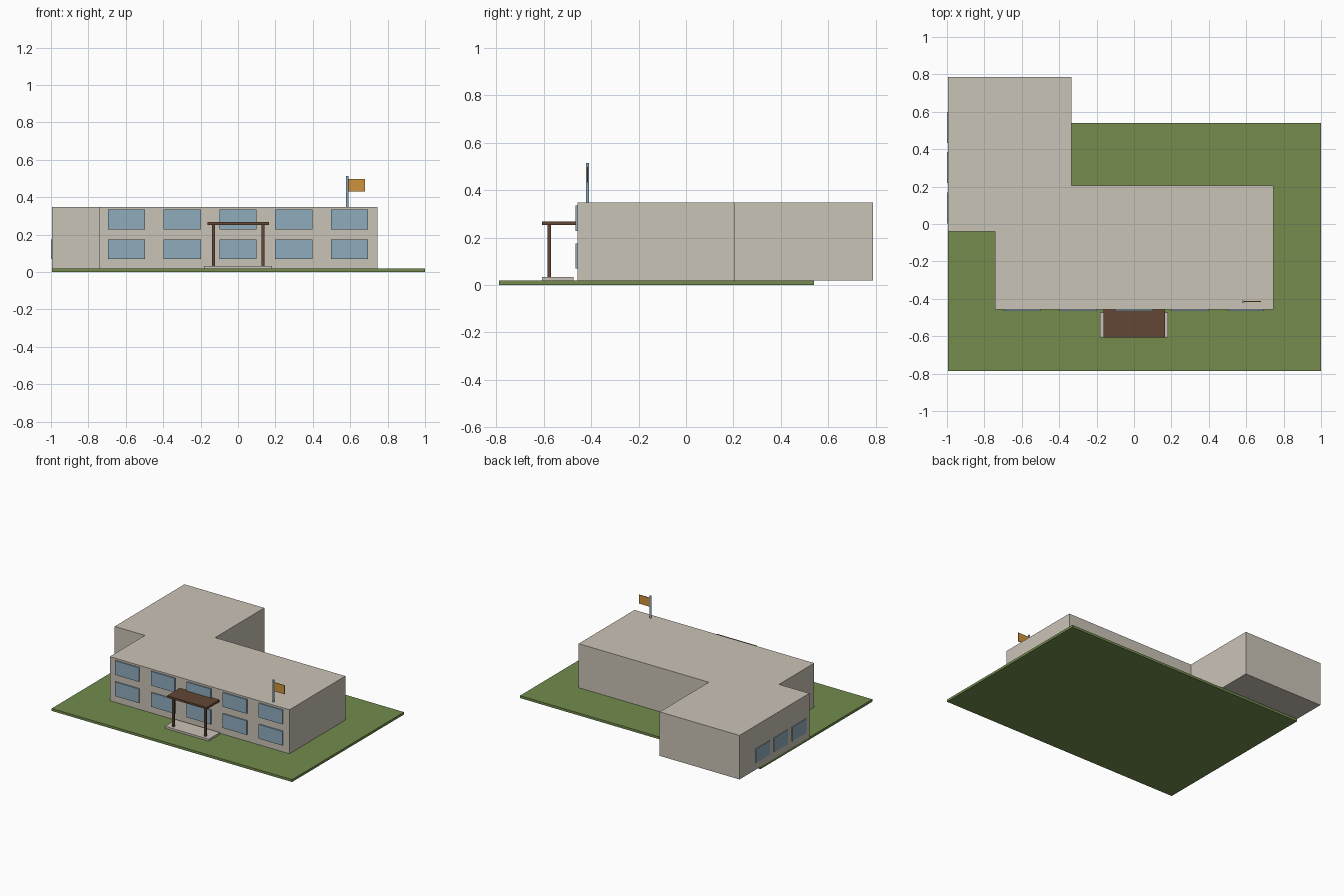
import bpy
import bmesh

if "Cube" in bpy.data.objects:
    bpy.data.objects.remove(bpy.data.objects["Cube"], do_unlink=True)


def material(name, rgb):
    """Flat material from 8-bit sRGB values."""
    lin = [(c / 255 / 12.92) if c < 11 else ((c / 255 + 0.055) / 1.055) ** 2.4 for c in rgb]
    m = bpy.data.materials.new(name)
    m.use_nodes = True
    m.diffuse_color = (*lin, 1)
    m.node_tree.nodes["Principled BSDF"].inputs["Base Color"].default_value = (*lin, 1)
    return m


STONE = material("warm stone", (202, 195, 182))
GRASS = material("grass green", (115, 139, 77))
GLASS = material("window blue", (143, 172, 189))
WOOD = material("dark brown", (99, 70, 53))
CLOTH = material("flag orange", (207, 146, 60))


def finish(name, bm, mat):
    bmesh.ops.recalc_face_normals(bm, faces=bm.faces)
    mesh = bpy.data.meshes.new(name)
    bm.to_mesh(mesh)
    bm.free()
    mesh.materials.append(mat)
    obj = bpy.data.objects.new(name, mesh)
    bpy.context.collection.objects.link(obj)
    return obj


def prism(name, outline, z0, z1, mat):
    """Extrude a plan outline from z0 up to z1."""
    bm = bmesh.new()
    face = bm.faces.new([bm.verts.new((x, y, z0)) for x, y in outline])
    top = bmesh.ops.extrude_face_region(bm, geom=[face])["geom"]
    verts = [v for v in top if isinstance(v, bmesh.types.BMVert)]
    bmesh.ops.translate(bm, verts=verts, vec=(0, 0, z1 - z0))
    return finish(name, bm, mat)


def box(name, x0, x1, y0, y1, z0, z1, mat):
    return prism(name, [(x0, y0), (x1, y0), (x1, y1), (x0, y1)], z0, z1, mat)


# Site and building shell
GROUND = 0.018
ROOF = 0.348
FRONT = -0.457
SIDE = -0.995
box("lawn", SIDE, 1, -0.787, 0.539, 0, GROUND, GRASS)
plan = [(-0.744, FRONT), (0.747, FRONT), (0.747, 0.205), (-0.333, 0.205),
        (-0.333, 0.787), (SIDE, 0.787), (SIDE, -0.04), (-0.744, -0.04)]
prism("building", plan, GROUND, ROOF, STONE)

# Front windows, two storeys of five
for row, z in enumerate((0.122, 0.281)):
    for col in range(5):
        x = (col - 2) * 0.298
        box(f"front_window_{row}_{col}", x - 0.099, x + 0.099,
            FRONT - 0.009, FRONT + 0.004, z - 0.053, z + 0.053, GLASS)

# Wing side windows
for i in range(3):
    y = 0.086 + i * 0.215
    box(f"wing_window_{i}", SIDE - 0.005, SIDE + 0.004,
        y - 0.083, y + 0.083, 0.069, 0.175, GLASS)

# Entrance porch
box("entrance_step", -0.182, 0.182, -0.606, -0.474, GROUND, 0.033, STONE)
box("porch_roof", -0.164, 0.166, -0.606, FRONT, 0.252, 0.267, WOOD)
for side, x in (("right", -0.132), ("left", 0.134)):
    box(f"porch_post_{side}", x - 0.008, x + 0.008, -0.584, -0.568, 0.033, 0.252, WOOD)

# Flagpole and flag on the roof
bm = bmesh.new()
bmesh.ops.create_cone(bm, cap_ends=True, segments=12, radius1=0.007, radius2=0.007, depth=0.165)
pole = finish("flagpole", bm, GLASS)
pole.location = (0.584, -0.415, ROOF + 0.0825)
box("flag", 0.589, 0.68, -0.4175, -0.4125, 0.431, 0.497, CLOTH)
